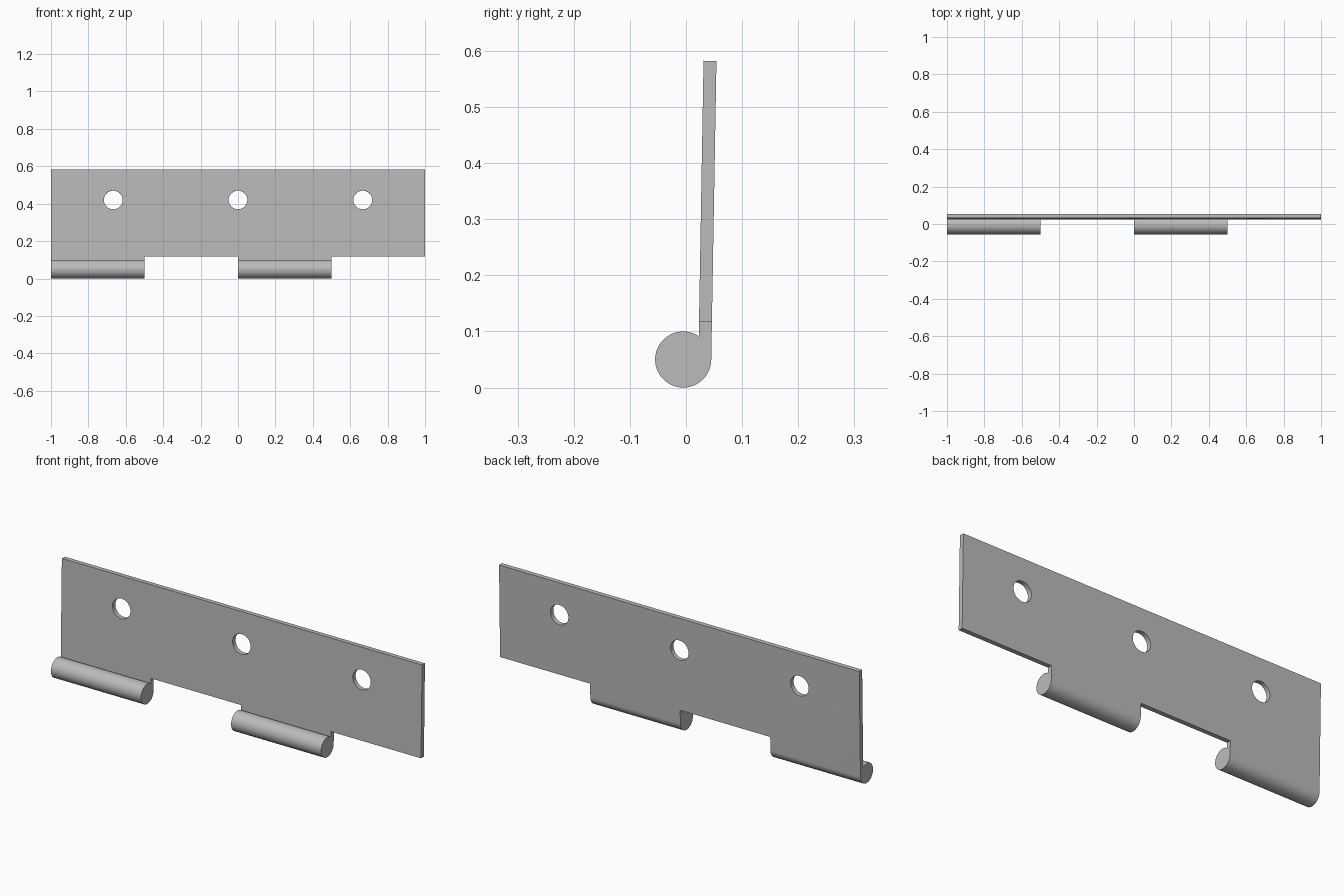
import bpy
import bmesh
from math import cos, sin, radians
from mathutils import Matrix, Vector

cube = bpy.data.objects.get("Cube")
if cube:
    bpy.data.objects.remove(cube, do_unlink=True)

RADIUS = 0.05
THICK = 0.023
TILT = radians(1)
CENTRE = Vector((-0.005, 0.05))      # knuckle axis in y, z
LEAF_BOTTOM = 0.117
LENGTH = 0.533                       # tangent point to top edge

steel = bpy.data.materials.new("steel_grey")
steel.use_nodes = True
grey = (0.5, 0.5, 0.5, 1)
steel.diffuse_color = grey
steel.node_tree.nodes["Principled BSDF"].inputs["Base Color"].default_value = grey


def make_object(name, bm):
    mesh = bpy.data.meshes.new(name)
    bmesh.ops.recalc_face_normals(bm, faces=bm.faces)
    bm.to_mesh(mesh)
    bm.free()
    obj = bpy.data.objects.new(name, mesh)
    bpy.context.collection.objects.link(obj)
    mesh.materials.append(steel)
    return obj


def box_cutter(name, x0, x1):
    bm = bmesh.new()
    bmesh.ops.create_cube(bm, size=1)
    bmesh.ops.scale(bm, verts=bm.verts, vec=(x1 - x0, 0.4, 0.4))
    bmesh.ops.translate(bm, verts=bm.verts,
                        vec=((x0 + x1) / 2, 0, LEAF_BOTTOM - 0.2))
    return make_object(name, bm)


def hole_cutter(name, x):
    bm = bmesh.new()
    bmesh.ops.create_cone(bm, cap_ends=True, segments=48, radius1=RADIUS,
                          radius2=RADIUS, depth=0.4)
    bmesh.ops.rotate(bm, verts=bm.verts, matrix=Matrix.Rotation(radians(90) - TILT, 3, 'X'))
    bmesh.ops.translate(bm, verts=bm.verts, vec=(x, 0.04, 0.42))
    return make_object(name, bm)


# Leaf and round knuckle as one side profile, swept along x
normal = Vector((cos(TILT), -sin(TILT)))
along = Vector((sin(TILT), cos(TILT)))
offset = RADIUS - THICK
rise = (RADIUS ** 2 - offset ** 2) ** 0.5
start = -TILT
end = Vector((offset, rise)).angle_signed(Vector((1, 0))) - TILT - radians(360)
STEPS = 56
profile = []
for i in range(STEPS + 1):
    a = start + (end - start) * i / STEPS
    profile.append(CENTRE + RADIUS * Vector((cos(a), sin(a))))
profile.append(CENTRE + normal * offset + along * LENGTH)
profile.append(CENTRE + normal * RADIUS + along * LENGTH)

bm = bmesh.new()
face = bm.faces.new([bm.verts.new((-1, p.x, p.y)) for p in profile])
swept = bmesh.ops.extrude_face_region(bm, geom=[face])
bmesh.ops.translate(bm, vec=(2, 0, 0),
                    verts=[g for g in swept["geom"] if isinstance(g, bmesh.types.BMVert)])
leaf = make_object("hinge_leaf", bm)

# Notches between knuckles, then the screw holes
cutters = [box_cutter("notch_middle", -0.5, 0), box_cutter("notch_end", 0.5, 1.1)]
cutters += [hole_cutter("screw_hole", x) for x in (-0.667, 0, 0.667)]
for cutter in cutters:
    cutter.hide_render = True
    mod = leaf.modifiers.new(cutter.name, 'BOOLEAN')
    mod.operation = 'DIFFERENCE'
    mod.solver = 'EXACT'
    mod.object = cutter

bpy.ops.object.select_all(action='DESELECT')
leaf.select_set(True)
bpy.context.view_layer.objects.active = leaf
for mod in list(leaf.modifiers):
    bpy.ops.object.modifier_apply(modifier=mod.name)
for cutter in cutters:
    bpy.data.objects.remove(cutter, do_unlink=True)
bpy.ops.object.shade_smooth_by_angle(angle=radians(30))
